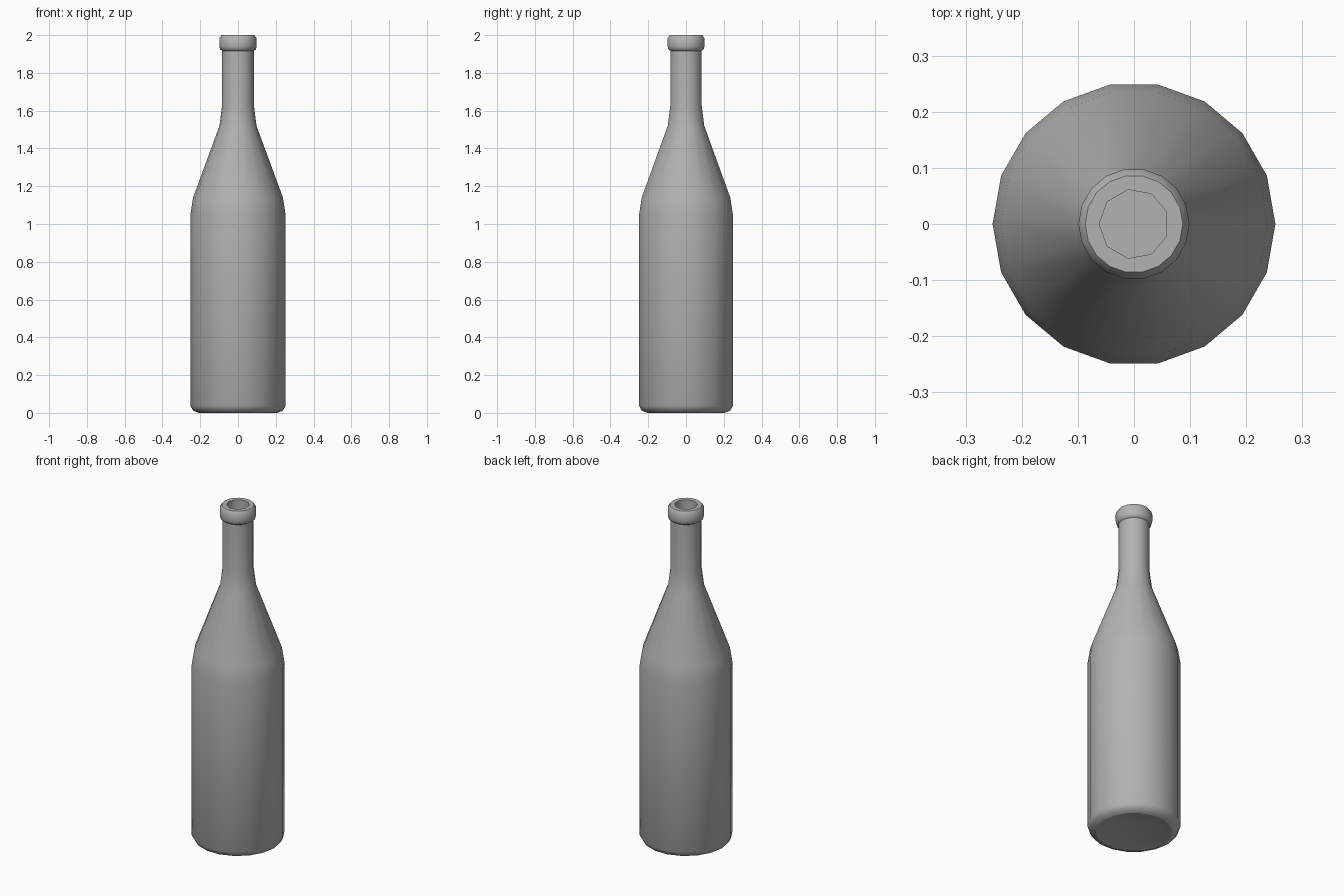
import bpy, bmesh, math

if "Cube" in bpy.data.objects:
    bpy.data.objects.remove(bpy.data.objects["Cube"])

SIDES = 18

# Outer silhouette from base edge to lip top: (radius, height)
outer = [(0.207, 0.0), (0.238, 0.012), (0.252, 0.038), (0.252, 1.05),
         (0.238, 1.14), (0.098, 1.52), (0.084, 1.63), (0.084, 1.917),
         (0.095, 1.924), (0.099, 1.94), (0.099, 1.983), (0.087, 2.0)]
# Inner bore, with half as many sides
inner = [(0.062, 2.0), (0.062, 1.62), (0.075, 1.5), (0.21, 1.13),
         (0.225, 1.04), (0.225, 0.07)]

bm = bmesh.new()


def ring(radius, z, sides, start=0.0):
    return [bm.verts.new((radius * math.cos(start + 2 * math.pi * i / sides),
                          radius * math.sin(start + 2 * math.pi * i / sides), z))
            for i in range(sides)]


def skin(rings):
    for a, b in zip(rings, rings[1:]):
        n = len(a)
        for i in range(n):
            j = (i + 1) % n
            bm.faces.new((a[i], a[j], b[j], b[i]))


# Outer wall
shell = [ring(r, z, SIDES) for r, z in outer]
skin(shell)

# Slightly hollowed base
centre = bm.verts.new((0, 0, 0.04))
for i in range(SIDES):
    bm.faces.new((shell[0][(i + 1) % SIDES], shell[0][i], centre))

# Bore and its floor
half = SIDES // 2
bore = [ring(r, z, half, math.pi / half) for r, z in inner]
skin(bore)
bm.faces.new(bore[-1])

# Flat lip top joining the 18-sided rim to the 9-sided mouth
rim, mouth = shell[-1], bore[0]
for i in range(half):
    a, b, c = rim[2 * i], rim[2 * i + 1], rim[(2 * i + 2) % SIDES]
    bm.faces.new((a, b, mouth[i], mouth[i - 1]))
    bm.faces.new((b, c, mouth[i]))

# Crisp edges round the base and the lip
for loop in (shell[0], rim, mouth):
    for i, v in enumerate(loop):
        bm.edges.get((v, loop[(i + 1) % len(loop)])).smooth = False

bmesh.ops.recalc_face_normals(bm, faces=bm.faces)
mesh = bpy.data.meshes.new("bottle")
bm.to_mesh(mesh)
bm.free()
bottle = bpy.data.objects.new("bottle", mesh)
bpy.context.collection.objects.link(bottle)

# Dark grey glass
glass = bpy.data.materials.new("dark_grey_glass")
glass.diffuse_color = (0.45, 0.45, 0.45, 1)
glass.use_nodes = True
glass.node_tree.nodes["Principled BSDF"].inputs["Base Color"].default_value = glass.diffuse_color
mesh.materials.append(glass)

# Smooth walls
bpy.context.view_layer.objects.active = bottle
bottle.select_set(True)
bpy.ops.object.shade_smooth_by_angle(angle=math.radians(50))
